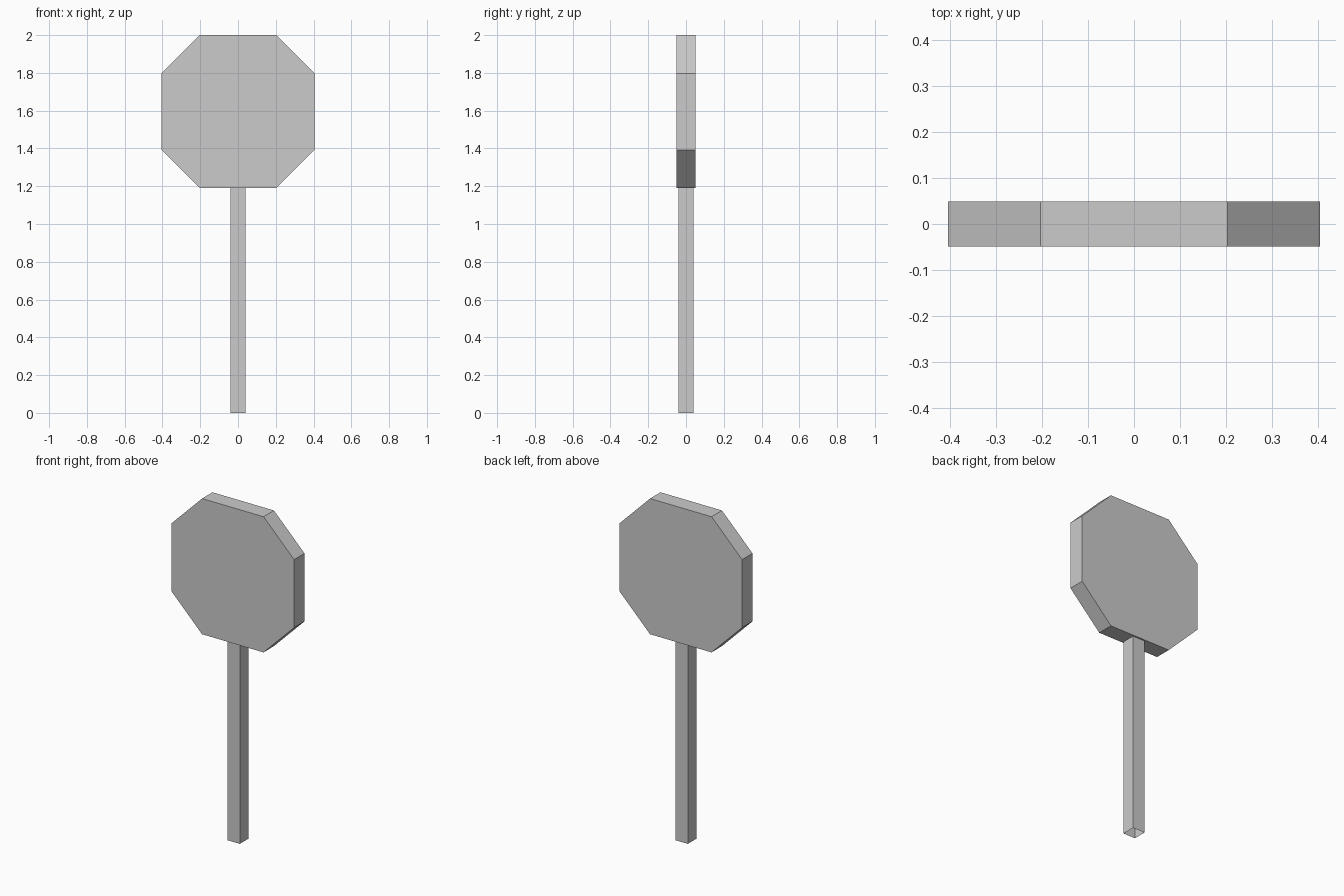
import bpy, bmesh

if "Cube" in bpy.data.objects:
    bpy.data.objects.remove(bpy.data.objects["Cube"])


def prism(name, profile, axis, start, length, caps=True):
    """Extrude a 2D profile along y or z into a flat-shaded prism."""
    bm = bmesh.new()
    if axis == 'y':
        pts = [(a, start, b) for a, b in profile]
        step = (0, length, 0)
    else:
        pts = [(a, b, start) for a, b in profile]
        step = (0, 0, length)
    base = bm.faces.new([bm.verts.new(p) for p in pts])
    ext = bmesh.ops.extrude_face_region(bm, geom=[base], use_keep_orig=True)
    moved = [v for v in ext['geom'] if isinstance(v, bmesh.types.BMVert)]
    bmesh.ops.translate(bm, vec=step, verts=moved)
    bmesh.ops.recalc_face_normals(bm, faces=bm.faces)
    if not caps:
        ends = [f for f in bm.faces if abs(f.normal.z) > 0.9]
        bmesh.ops.delete(bm, geom=ends, context='FACES_ONLY')
    mesh = bpy.data.meshes.new(name)
    bm.to_mesh(mesh)
    bm.free()
    obj = bpy.data.objects.new(name, mesh)
    bpy.context.collection.objects.link(obj)
    return obj


# Octagonal sign plate
R, S, CZ = 0.405, 0.203, 1.595
octagon = [(S, -R), (R, -S), (R, S), (S, R), (-S, R), (-R, S), (-R, -S), (-S, -R)]
prism("sign_plate", [(x, CZ + z) for x, z in octagon], 'y', -0.049, 0.098)

# Square hollow post, open at its ends
P = 0.04
prism("post", [(-P, -P), (P, -P), (P, P), (-P, P)], 'z', 0.0, 1.19, caps=False)
